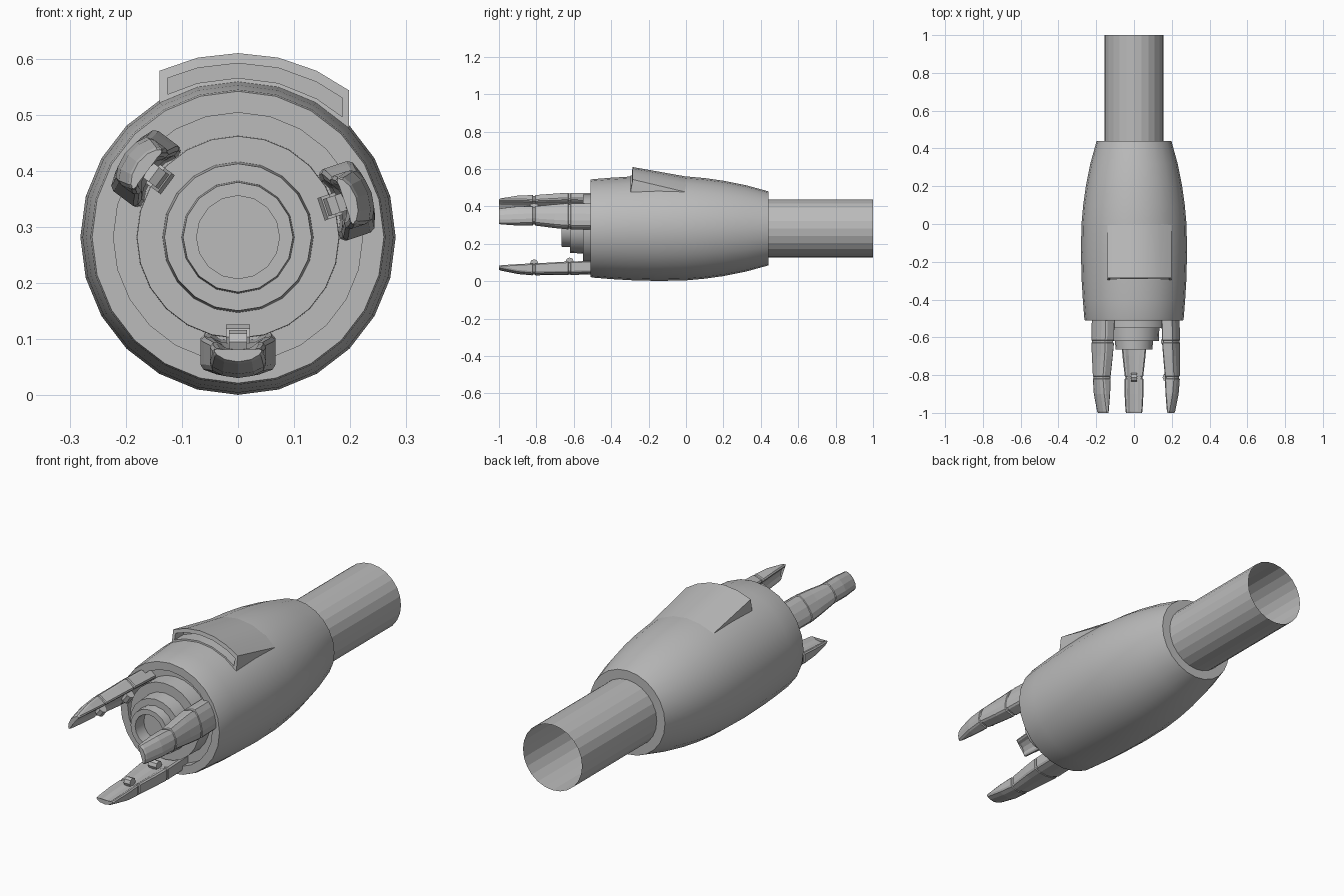
import bpy, bmesh, math
from mathutils import Matrix, Vector

if "Cube" in bpy.data.objects:
    bpy.data.objects.remove(bpy.data.objects["Cube"])

CZ = 0.282  # height of the long axis

grey = bpy.data.materials.new("grey metal")
grey.diffuse_color = (0.5, 0.5, 0.5, 1)
grey.use_nodes = True
grey.node_tree.nodes["Principled BSDF"].inputs["Base Color"].default_value = grey.diffuse_color


def finish(name, bm, smooth=None):
    bmesh.ops.recalc_face_normals(bm, faces=bm.faces)
    me = bpy.data.meshes.new(name)
    bm.to_mesh(me)
    bm.free()
    me.materials.append(grey)
    ob = bpy.data.objects.new(name, me)
    bpy.context.collection.objects.link(ob)
    if smooth:
        bpy.ops.object.select_all(action='DESELECT')
        bpy.context.view_layer.objects.active = ob
        ob.select_set(True)
        bpy.ops.object.shade_smooth_by_angle(angle=math.radians(smooth))
    return ob


def skin(bm, rings, close=True):
    """Join equal rings of points with quads."""
    vs = [[bm.verts.new(p) for p in r] for r in rings]
    n = len(vs[0])
    for a, b in zip(vs, vs[1:]):
        for i in range(n if close else n - 1):
            j = (i + 1) % n
            bm.faces.new((a[i], a[j], b[j], b[i]))
    return vs


def lathe(name, profile, sides, cap_start=False, cap_end=False, smooth=None):
    """Spin (y, radius) points round the long axis."""
    bm = bmesh.new()
    ang = [2 * math.pi * i / sides for i in range(sides)]
    vs = skin(bm, [[(r * math.sin(a), y, CZ + r * math.cos(a)) for a in ang]
                   for y, r in profile])
    if cap_start:
        bm.faces.new(vs[0])
    if cap_end:
        bm.faces.new(vs[-1])
    return finish(name, bm, smooth)


# Barrel-shaped housing with a recessed front
lathe("housing", [(-0.47, 0.18), (-0.47, 0.222), (-0.51, 0.222), (-0.51, 0.26),
                  (-0.50, 0.263), (-0.40, 0.271), (-0.30, 0.277), (-0.15, 0.281),
                  (0.0, 0.278), (0.1, 0.269), (0.2, 0.255), (0.32, 0.231),
                  (0.44, 0.198), (0.44, 0.154)], 24, cap_end=True, smooth=30)

# Open rear pipe
lathe("rear_pipe", [(0.44, 0.155), (1.0, 0.155)], 24)

# Stepped front nozzle
lathe("nozzle_base", [(-0.47, 0.181), (-0.55, 0.18), (-0.55, 0.12)], 24, smooth=30)
lathe("nozzle_middle", [(-0.54, 0.135), (-0.62, 0.131), (-0.62, 0.09)], 20, smooth=30)
lathe("nozzle_tip", [(-0.61, 0.101), (-0.665, 0.098), (-0.665, 0.074),
                     (-0.60, 0.074)], 16, cap_end=True, smooth=30)


# Fingers, built below the axis and turned into place
def finger_ring(y, w, ro, ri, s=1.0):
    """Curved bar section; s shrinks it for the joint grooves."""
    half = [(0, ro), (0.55 * w, ro - 0.004), (0.92 * w, ro - 0.013), (w, ro - 0.022),
            (w, ri + 0.006), (0.9 * w, ri), (0.72 * w, ri + 0.001),
            (0.45 * w, ri + 0.010), (0, ri + 0.014)]
    pts = half + [(-x, r) for x, r in half[-2:0:-1]]
    mid = (ro + ri) / 2
    return [Vector((x * s, y, -(mid + (r - mid) * s))) for x, r in pts]


STATIONS = [(-0.47, 0.066, 0.245, 0.172, 1), (-0.615, 0.067, 0.249, 0.177, 1),
            (-0.618, 0.067, 0.249, 0.177, 0.92), (-0.627, 0.067, 0.249, 0.177, 0.92),
            (-0.63, 0.067, 0.249, 0.177, 1), (-0.70, 0.061, 0.249, 0.181, 1),
            (-0.805, 0.049, 0.251, 0.187, 1), (-0.808, 0.049, 0.251, 0.187, 0.9),
            (-0.817, 0.049, 0.251, 0.187, 0.9), (-0.82, 0.049, 0.251, 0.187, 1),
            (-0.90, 0.050, 0.244, 0.191, 1), (-0.99, 0.045, 0.226, 0.197, 1),
            (-1.0, 0.042, 0.222, 0.199, 1)]

for label, deg in (("lower", -90), ("right", 18.5), ("left", 143.3)):
    place = Matrix.Translation((0, 0, CZ)) @ Matrix.Rotation(math.radians(-90 - deg), 4, 'Y')
    bm = bmesh.new()
    vs = skin(bm, [[place @ p for p in finger_ring(*s)] for s in STATIONS])
    bm.faces.new(vs[0])
    bm.faces.new(vs[-1])
    finish(label + "_finger", bm)
    # Hinge knobs on the inner side of the joints
    for k, (y, r, w) in enumerate(((-0.622, 0.178, 0.021), (-0.812, 0.187, 0.016))):
        bm = bmesh.new()
        bmesh.ops.create_cone(bm, cap_ends=True, segments=8, radius1=0.022,
                              radius2=0.022, depth=2 * w,
                              matrix=place @ Matrix.Translation((0, y, -r))
                              @ Matrix.Rotation(math.pi / 2, 4, 'Y'))
        finish(f"{label}_knuckle_{k + 1}", bm)

# Wedge hood on top with a recessed slot in its front
XS = [-0.14, -0.072, 0, 0.072, 0.14, 0.198]


def arc(x, r):
    return CZ + math.sqrt(r * r - x * x)


def loop(y_top, y_bot, r_top, r_bot, xs):
    return ([(x, y_top, arc(x, r_top)) for x in xs]
            + [(x, y_bot, arc(x, r_bot)) for x in reversed(xs)])


inner = [-0.126] + XS[1:-1] + [0.186]
bm = bmesh.new()
vs = skin(bm, [loop(0.02, 0.02, 0.274, 0.268, XS),
               loop(-0.285, -0.298, 0.328, 0.268, XS),
               loop(-0.288, -0.296, 0.310, 0.284, inner),
               loop(-0.23, -0.23, 0.310, 0.284, inner)])
n = len(XS)
for i in range(n - 1):  # slot floor
    bm.faces.new((vs[3][i], vs[3][i + 1], vs[3][2 * n - 2 - i], vs[3][2 * n - 1 - i]))
finish("top_hood", bm, smooth=30)
